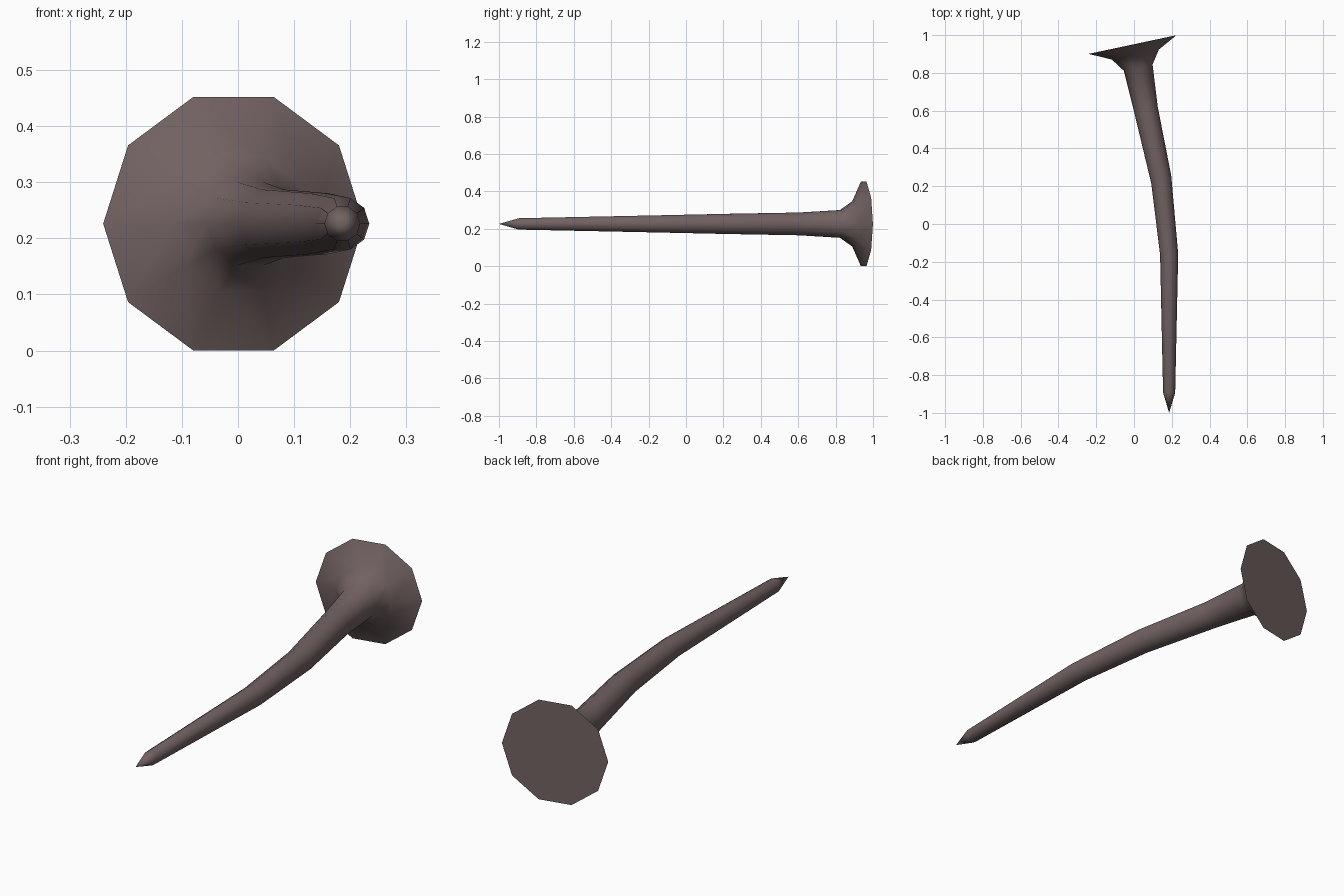
import bpy, bmesh, math
from mathutils import Vector

if "Cube" in bpy.data.objects:
    bpy.data.objects.remove(bpy.data.objects["Cube"])

SIDES = 10
Z = 0.226
# Centre x, centre y, radius, tilt in degrees: tip end to head rim
RINGS = [
    (0.186, -0.893, 0.032, 0),
    (0.186, -0.16, 0.048, 1.5),
    (0.144, 0.237, 0.057, 22),
    (0.063, 0.607, 0.064, 11),
    (0.022, 0.828, 0.078, 12),
    (0.007, 0.897, 0.127, 12),
    (-0.008, 0.95, 0.2375, 12),
]

bm = bmesh.new()


def ring(x, y, r, tilt):
    t = math.radians(tilt)
    verts = []
    for i in range(SIDES):
        a = 2 * math.pi * i / SIDES
        c = r * math.cos(a)
        verts.append(bm.verts.new((x + c * math.cos(t), y + c * math.sin(t), Z + r * math.sin(a))))
    return verts


# Bent tapering shank and flared head
loops = [ring(*r) for r in RINGS]
for a, b in zip(loops, loops[1:]):
    for i in range(SIDES):
        j = (i + 1) % SIDES
        bm.faces.new((a[i], a[j], b[j], b[i]))

# Pointed tip
tip = bm.verts.new(Vector((0.186, -1.0, Z)))
for i in range(SIDES):
    bm.faces.new((tip, loops[0][(i + 1) % SIDES], loops[0][i]))

# Flat striking face
bm.faces.new(loops[-1])
bmesh.ops.recalc_face_normals(bm, faces=bm.faces)

mesh = bpy.data.meshes.new("bent_nail")
bm.to_mesh(mesh)
bm.free()
nail = bpy.data.objects.new("bent_nail", mesh)
bpy.context.collection.objects.link(nail)

# Dull iron
iron = bpy.data.materials.new("dull_iron")
iron.diffuse_color = (0.17, 0.122, 0.122, 1)
iron.use_nodes = True
iron.node_tree.nodes["Principled BSDF"].inputs["Base Color"].default_value = iron.diffuse_color
mesh.materials.append(iron)

bpy.context.view_layer.objects.active = nail
nail.select_set(True)
bpy.ops.object.shade_smooth_by_angle(angle=math.radians(50))
